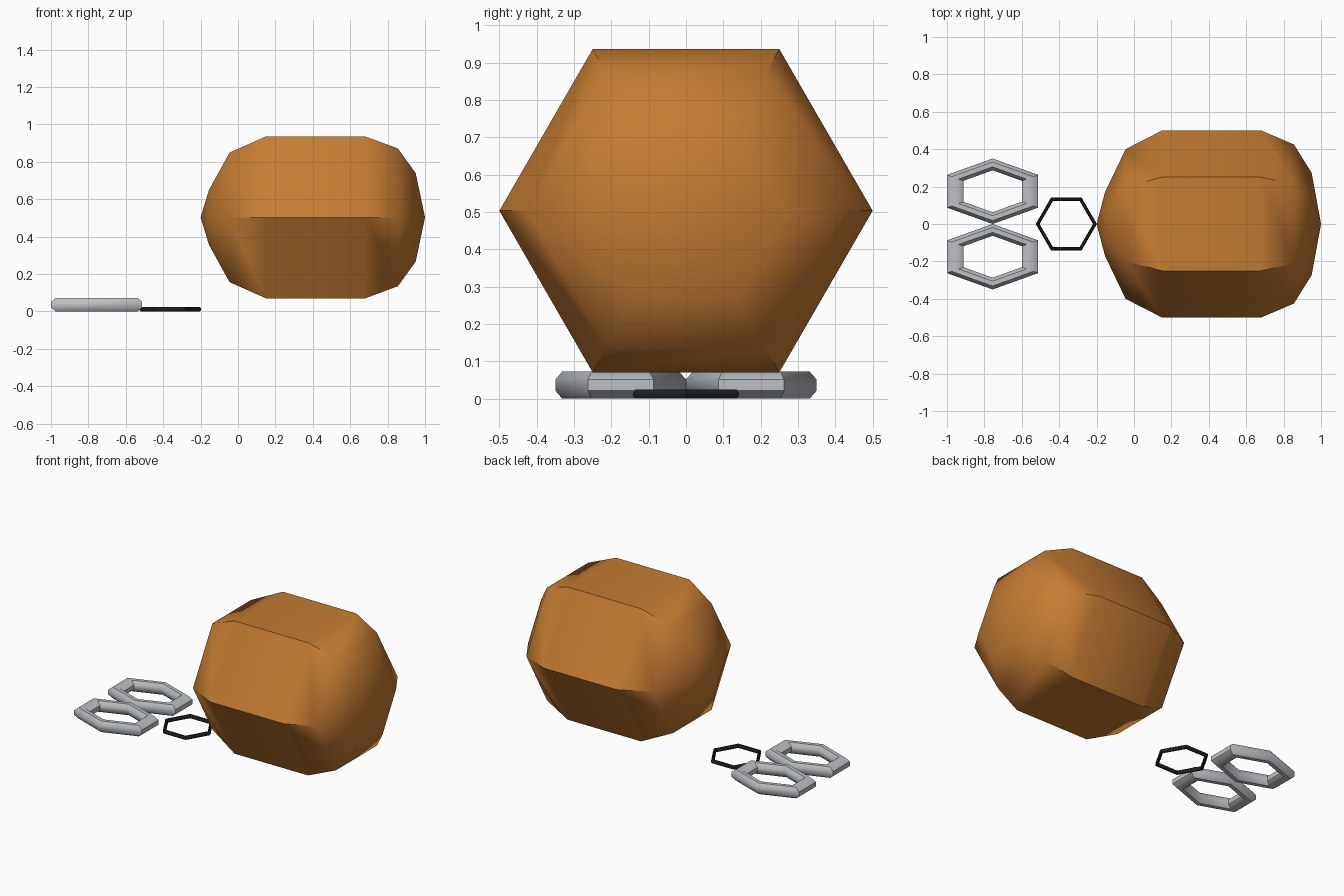
import bpy, bmesh, math

if "Cube" in bpy.data.objects:
    bpy.data.objects.remove(bpy.data.objects["Cube"])


def material(name, rgb):
    m = bpy.data.materials.new(name)
    m.diffuse_color = (*rgb, 1)
    m.use_nodes = True
    m.node_tree.nodes["Principled BSDF"].inputs["Base Color"].default_value = m.diffuse_color
    return m


def finish(name, bm, mat):
    bmesh.ops.recalc_face_normals(bm, faces=bm.faces)
    me = bpy.data.meshes.new(name)
    bm.to_mesh(me)
    bm.free()
    me.materials.append(mat)
    ob = bpy.data.objects.new(name, me)
    bpy.context.collection.objects.link(ob)
    bpy.ops.object.select_all(action='DESELECT')
    ob.select_set(True)
    bpy.context.view_layer.objects.active = ob
    bpy.ops.object.shade_smooth_by_angle(angle=math.radians(42))
    return ob


def hex_ring(name, center, major, minor, height, mat, turn=0.0, stretch=1.0):
    """Six-sided torus with an eight-sided section, lying flat."""
    bm = bmesh.new()
    k = 1 / math.cos(math.pi / 8)
    loops = []
    for i in range(6):
        a = turn + i * math.pi / 3
        loop = []
        for j in range(8):
            b = (j + 0.5) * math.pi / 4
            r = major + minor * k * math.cos(b)
            loop.append(bm.verts.new((center[0] + r * math.cos(a) * stretch,
                                      center[1] + r * math.sin(a),
                                      height / 2 * (1 + k * math.sin(b)))))
        loops.append(loop)
    for i in range(6):
        p, q = loops[i], loops[(i + 1) % 6]
        for j in range(8):
            n = (j + 1) % 8
            bm.faces.new((p[j], q[j], q[n], p[n]))
    return finish(name, bm, mat)


amber = material("amber brown", (0.56, 0.2, 0.031))
silver = material("silver grey", (0.50, 0.53, 0.55))
black = material("greenish black", (0.010, 0.017, 0.016))

# Body: six-sided lathe along x, (x, radius) profile with pointed poles
profile = [(-0.155, 0.17), (-0.045, 0.40), (0.15, 0.5),
           (0.68, 0.5), (0.855, 0.425), (0.95, 0.273)]
zc = 0.503
bm = bmesh.new()
rows = [[bm.verts.new((x, r * math.cos(i * math.pi / 3),
                       zc + r * math.sin(i * math.pi / 3))) for i in range(6)]
        for x, r in profile]
tail = bm.verts.new((-0.2, 0, zc))
nose = bm.verts.new((1.0, 0, zc))
for i in range(6):
    n = (i + 1) % 6
    for p, q in zip(rows, rows[1:]):
        bm.faces.new((p[i], q[i], q[n], p[n]))
    bm.faces.new((tail, rows[0][i], rows[0][n]))
    bm.faces.new((nose, rows[-1][n], rows[-1][i]))
finish("body", bm, amber)

# Thin connecting ring
hex_ring("connector_ring", (-0.362, 0), 0.153, 0.0105, 0.024, black)

# Pair of stretched grey rings
for side, label in ((1, "back"), (-1, "front")):
    hex_ring(label + "_ring", (-0.756, side * 0.175), 0.1435, 0.0315, 0.072,
             silver, turn=math.pi / 6, stretch=1.61)
